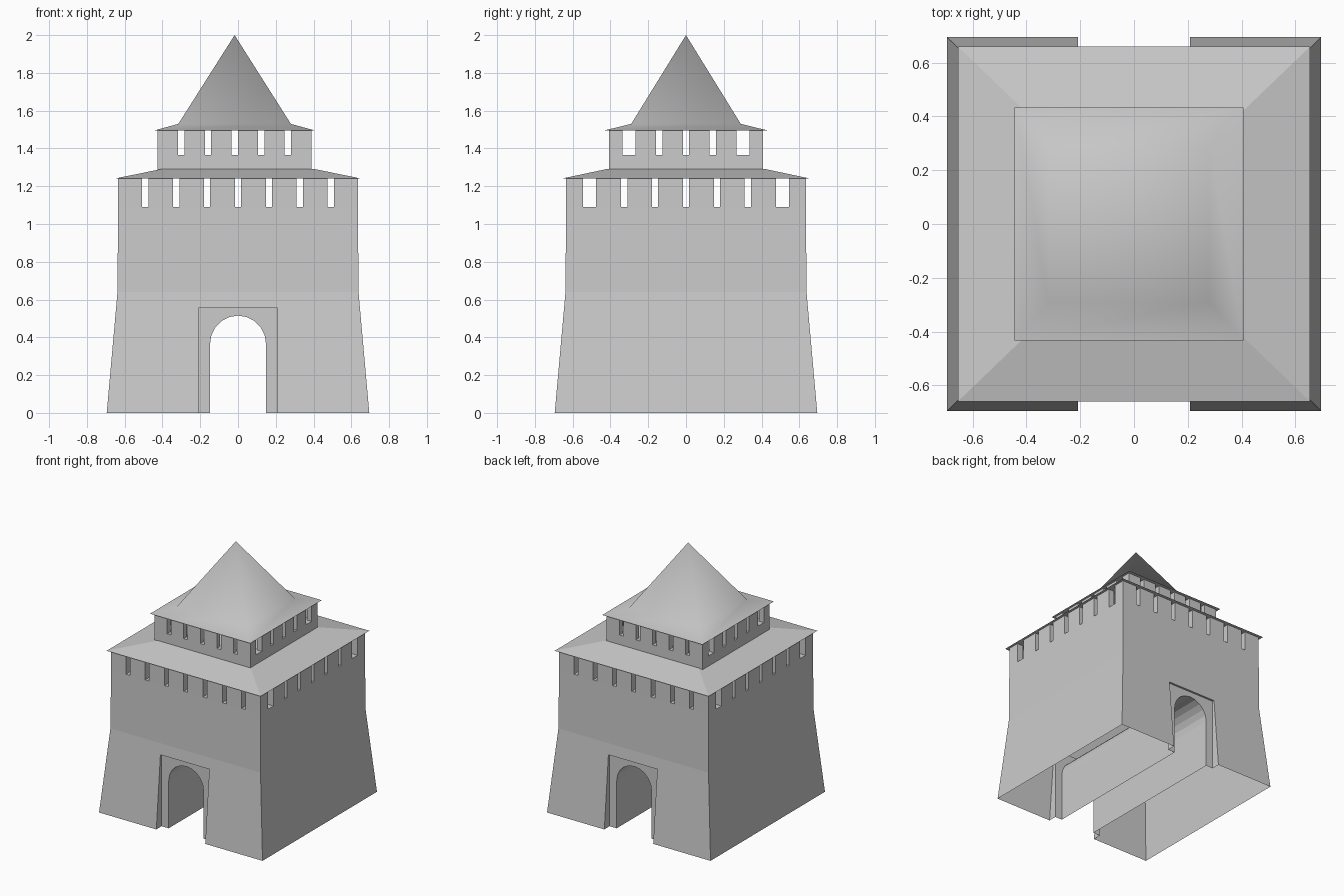
import bpy, bmesh, math

if "Cube" in bpy.data.objects:
    bpy.data.objects.remove(bpy.data.objects["Cube"])


def new_object(name, bm):
    bmesh.ops.recalc_face_normals(bm, faces=bm.faces[:])
    me = bpy.data.meshes.new(name)
    bm.to_mesh(me)
    bm.free()
    ob = bpy.data.objects.new(name, me)
    bpy.context.collection.objects.link(ob)
    return ob


def square_loft(name, rings, cx=0.0, apex=None):
    """Stack of squares given as (half_x, half_y, z), optionally closed to a point."""
    bm = bmesh.new()
    loops = [[bm.verts.new((cx + sx * hx, sy * hy, z))
              for sx, sy in ((-1, -1), (1, -1), (1, 1), (-1, 1))] for hx, hy, z in rings]
    bm.faces.new(loops[0])
    for a, b in zip(loops, loops[1:]):
        for i in range(4):
            j = (i + 1) % 4
            bm.faces.new((a[i], a[j], b[j], b[i]))
    if apex is None:
        bm.faces.new(loops[-1])
    else:
        tip = bm.verts.new((cx, 0, apex))
        for i in range(4):
            bm.faces.new((loops[-1][i], loops[-1][(i + 1) % 4], tip))
    return new_object(name, bm)


def extrude_y(name, profile, y0, y1):
    bm = bmesh.new()
    f = bm.faces.new([bm.verts.new((x, y0, z)) for x, z in profile])
    ext = bmesh.ops.extrude_face_region(bm, geom=[f])
    verts = [v for v in ext["geom"] if isinstance(v, bmesh.types.BMVert)]
    bmesh.ops.translate(bm, verts=verts, vec=(0, y1 - y0, 0))
    return new_object(name, bm)


def add_box(bm, x0, x1, y0, y1, z0, z1):
    for v in bmesh.ops.create_cube(bm, size=1)["verts"]:
        v.co = (x0 if v.co.x < 0 else x1, y0 if v.co.y < 0 else y1, z0 if v.co.z < 0 else z1)


def parapet(name, hx, hy, t, z0, z1, front_gaps, side_gaps, cx=0.0):
    """Wall pieces left between the gaps (centre, width) on all four sides."""
    bm = bmesh.new()

    def spans(h, gaps):
        cuts = [-h] + [c + s * w / 2 for c, w in gaps for s in (-1, 1)] + [h]
        return zip(cuts[::2], cuts[1::2])

    for s in (-1, 1):
        for a, b in spans(hx, front_gaps):
            y0, y1 = sorted((s * hy, s * (hy - t)))
            add_box(bm, cx + a, cx + b, y0, y1, z0, z1)
        for a, b in spans(hy - t, side_gaps):
            x0, x1 = sorted((s * hx, s * (hx - t)))
            add_box(bm, cx + x0, cx + x1, a, b, z0, z1)
    return new_object(name, bm)


# battered main body
body = square_loft("main_body", [(0.695, 0.695, 0), (0.638, 0.638, 0.64), (0.635, 0.635, 1.09)])

# gate recesses front and back, and the arched passage
cutters = []
for s, side in ((-1, "front"), (1, "back")):
    rect = [(-0.208, -0.1), (0.208, -0.1), (0.208, 0.555), (-0.208, 0.555)]
    cutters.append(extrude_y(side + "_recess_cutter", rect, s * 0.63, s * 0.9))
r, spring, n = 0.148, 0.367, 10
arch = [(-r, -0.1), (r, -0.1)] + [
    (r * math.cos(math.pi * i / n), spring + r * math.sin(math.pi * i / n)) for i in range(n + 1)]
cutters.append(extrude_y("passage_cutter", arch, -1, 1))
bpy.context.view_layer.objects.active = body
for c in cutters:
    m = body.modifiers.new("cut", "BOOLEAN")
    m.operation, m.object, m.solver = "DIFFERENCE", c, "EXACT"
    bpy.ops.object.modifier_apply(modifier=m.name)
for c in cutters:
    bpy.data.objects.remove(c)

# the body is hollow underneath
bm = bmesh.new()
bm.from_mesh(body.data)
under = [f for f in bm.faces if all(abs(v.co.z) < 1e-4 for v in f.verts)]
bmesh.ops.delete(bm, geom=under, context="FACES")
bm.to_mesh(body.data)
bm.free()

# lower battlement and its roof
step = 0.164
narrow = [(i * step, 0.034) for i in range(-3, 4)]
parapet("lower_battlement", 0.635, 0.635, 0.05, 1.09, 1.24, narrow,
        [(-0.51, 0.068)] + narrow[1:-1] + [(0.51, 0.068)])
square_loft("lower_roof", [(0.655, 0.66, 1.24), (0.40, 0.415, 1.292)])

# upper storey, battlement and roof, slightly off centre
cx = -0.018
square_loft("upper_storey", [(0.408, 0.408, 1.27), (0.408, 0.408, 1.365)], cx)
narrow = [(i * 0.141, 0.034) for i in range(-2, 3)]
parapet("upper_battlement", 0.408, 0.408, 0.04, 1.365, 1.495, narrow,
        [(-0.302, 0.068)] + narrow[1:-1] + [(0.302, 0.068)], cx)
roof = square_loft("upper_roof", [(0.426, 0.434, 1.495), (0.298, 0.29, 1.53)], cx, apex=2.0)

# soft shading on the spire
bpy.ops.object.select_all(action="DESELECT")
roof.select_set(True)
bpy.context.view_layer.objects.active = roof
bpy.ops.object.shade_smooth_by_angle(angle=math.radians(80))
